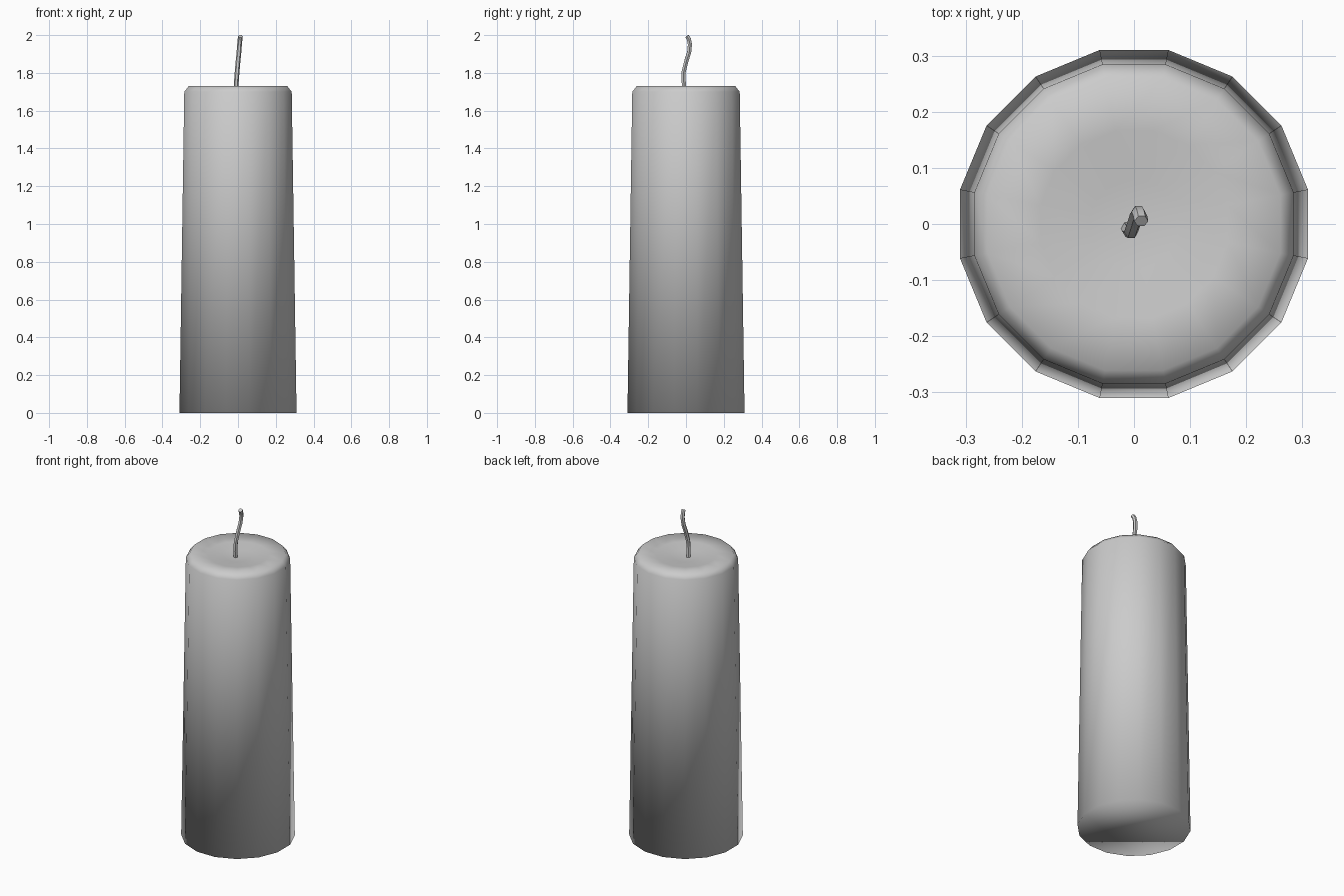
import bpy, bmesh, math
from mathutils import Vector

if "Cube" in bpy.data.objects:
    bpy.data.objects.remove(bpy.data.objects["Cube"])

def finish(bm, name):
    bmesh.ops.recalc_face_normals(bm, faces=bm.faces[:])
    for f in bm.faces:
        f.smooth = True
    me = bpy.data.meshes.new(name)
    bm.to_mesh(me)
    bm.free()
    ob = bpy.data.objects.new(name, me)
    bpy.context.collection.objects.link(ob)
    return ob

def bridge(bm, rings):
    n = len(rings[0])
    for a, b in zip(rings, rings[1:]):
        for i in range(n):
            j = (i + 1) % n
            bm.faces.new((a[i], a[j], b[j], b[i]))

# Candle body: 16-sided tapered pillar with bevelled rim and shallow dished top
SIDES = 16
profile = [(0.316, 0.0), (0.290, 1.70), (0.266, 1.73), (0.17, 1.722), (0.08, 1.712)]
bm = bmesh.new()
rings = []
for r, z in profile:
    rings.append([bm.verts.new((r * math.cos(math.tau * (i + 0.5) / SIDES),
                                r * math.sin(math.tau * (i + 0.5) / SIDES), z))
                  for i in range(SIDES)])
bridge(bm, rings)
bm.faces.new(rings[0])
centre = bm.verts.new((0, 0, 1.705))
for i in range(SIDES):
    bm.faces.new((rings[-1][i], rings[-1][(i + 1) % SIDES], centre))
finish(bm, "candle_body")

# Wick: thin six-sided tube swept along a gentle S curve
path = [Vector(p) for p in [(-0.011, -0.008, 1.70), (-0.009, -0.012, 1.75),
                            (-0.005, -0.014, 1.80), (0.000, 0.001, 1.86),
                            (0.005, 0.017, 1.91), (0.008, 0.021, 1.95),
                            (0.011, 0.015, 1.98), (0.013, 0.005, 1.994)]]
bm = bmesh.new()
rings = []
for k, p in enumerate(path):
    t = (path[min(k + 1, len(path) - 1)] - path[max(k - 1, 0)]).normalized()
    u = Vector((0, 1, 0)).cross(t).normalized()
    v = t.cross(u)
    rings.append([bm.verts.new(p + 0.0125 * (u * math.cos(math.tau * i / 6) +
                                             v * math.sin(math.tau * i / 6)))
                  for i in range(6)])
bridge(bm, rings)
bm.faces.new(rings[0])
bm.faces.new(rings[-1])
wick = finish(bm, "wick")
bpy.context.view_layer.objects.active = wick
wick.select_set(True)
bpy.ops.object.shade_smooth_by_angle(angle=math.radians(50))
